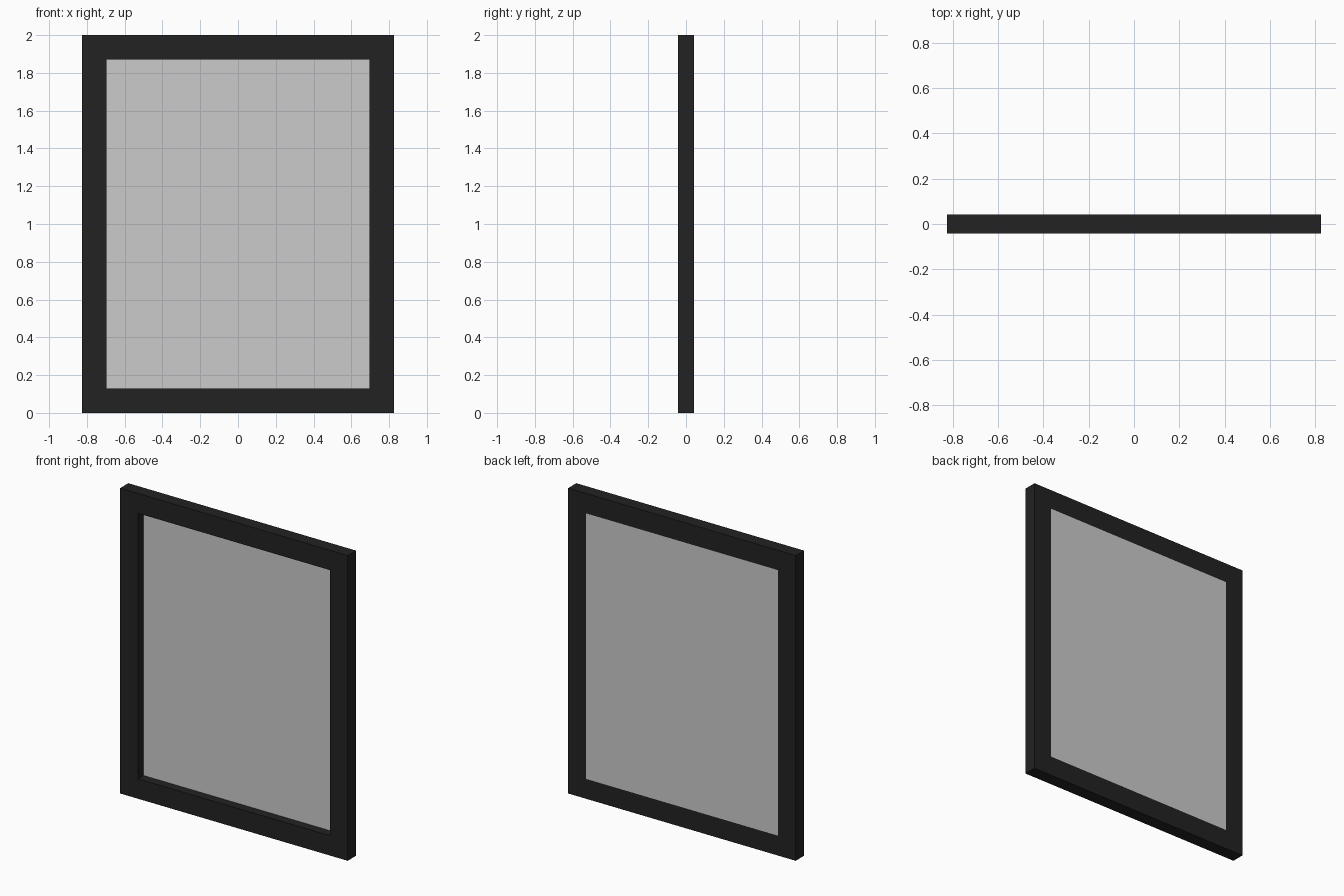
import bpy, bmesh

if "Cube" in bpy.data.objects:
    bpy.data.objects.remove(bpy.data.objects["Cube"])

W, H, D = 0.825, 2.0, 0.0425      # half width, height, half depth
B = 0.13                          # border width
PANE_Y = 0.016                    # front face of the recessed pane


def make_object(name, bm):
    bmesh.ops.recalc_face_normals(bm, faces=bm.faces)
    mesh = bpy.data.meshes.new(name)
    bm.to_mesh(mesh)
    bm.free()
    obj = bpy.data.objects.new(name, mesh)
    bpy.context.collection.objects.link(obj)
    return obj


# Frame: rectangular cross-section swept around four mitred corners
bm = bmesh.new()
rings = []
for sx, top in ((-1, 0), (1, 0), (1, 1), (-1, 1)):
    ring = []
    for inset, y in ((0, -D), (B, -D), (B, D), (0, D)):
        z = H - inset if top else inset
        ring.append(bm.verts.new((sx * (W - inset), y, z)))
    rings.append(ring)
for i in range(4):
    a, b = rings[i], rings[(i + 1) % 4]
    for j in range(4):
        k = (j + 1) % 4
        bm.faces.new((a[j], b[j], b[k], a[k]))
frame = make_object("frame", bm)
black = bpy.data.materials.new("black_frame")
black.diffuse_color = (0.016, 0.016, 0.016, 1)
black.use_nodes = True
black.node_tree.nodes["Principled BSDF"].inputs["Base Color"].default_value = black.diffuse_color
frame.data.materials.append(black)

# Pane: recessed at the front, flush with the back of the frame
bm = bmesh.new()
bmesh.ops.create_cube(bm, size=1)
bmesh.ops.scale(bm, vec=(2 * (W - B), D - PANE_Y, H - 2 * B), verts=bm.verts)
bmesh.ops.translate(bm, vec=(0, (D + PANE_Y) / 2, H / 2), verts=bm.verts)
make_object("pane", bm)
